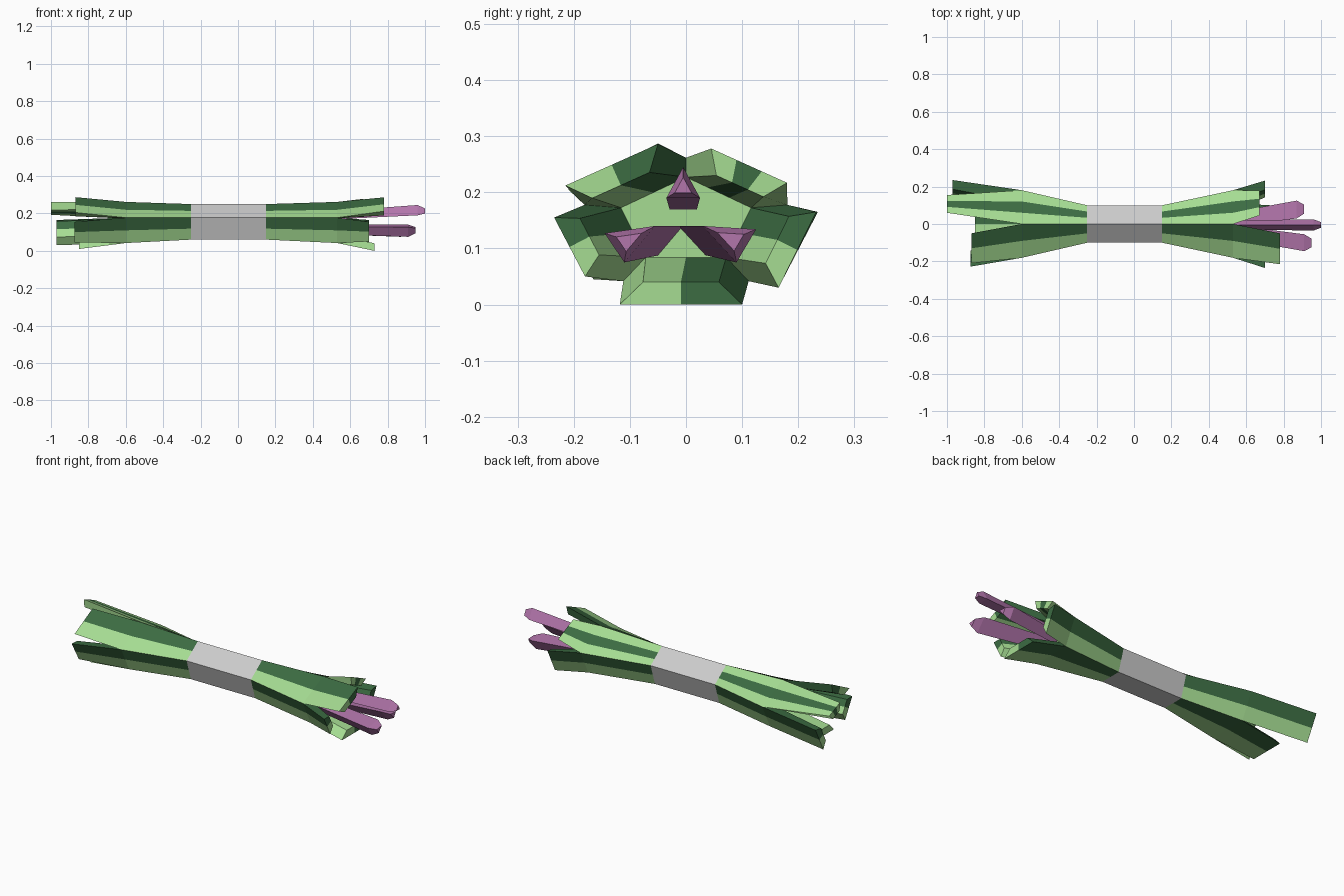
import bpy, bmesh
from math import cos, sin, radians
from mathutils import Vector

if "Cube" in bpy.data.objects:
    bpy.data.objects.remove(bpy.data.objects["Cube"])

def material(name, col):
    m = bpy.data.materials.new(name)
    m.diffuse_color = (*col, 1)
    m.use_nodes = True
    m.node_tree.nodes["Principled BSDF"].inputs["Base Color"].default_value = m.diffuse_color
    return m

LIGHT = material("light_green", (0.38, 0.72, 0.29))
DARK = material("dark_green", (0.045, 0.15, 0.055))
PURPLE = material("purple", (0.45, 0.18, 0.41))

def ring(x, ry, rz, cz):
    """Pentagon across x, point upwards, running towards -y first."""
    return [Vector((x, ry * cos(radians(90 + 72 * k)), cz + rz * sin(radians(90 + 72 * k))))
            for k in range(5)]

def finish(bm, name, mats=()):
    bmesh.ops.remove_doubles(bm, verts=bm.verts, dist=1e-5)
    bmesh.ops.recalc_face_normals(bm, faces=bm.faces)
    me = bpy.data.meshes.new(name)
    bm.to_mesh(me)
    bm.free()
    for m in mats:
        me.materials.append(m)
    ob = bpy.data.objects.new(name, me)
    bpy.context.collection.objects.link(ob)
    return ob

def loft(name, rings, mats=()):
    """Closed solid through a series of sections."""
    bm = bmesh.new()
    vs = [[bm.verts.new(p) for p in r] for r in rings]
    for a, b in zip(vs, vs[1:]):
        for i in range(len(a)):
            j = (i + 1) % len(a)
            bm.faces.new((a[i], a[j], b[j], b[i]))
    bm.faces.new(vs[0])
    bm.faces.new(vs[-1])
    return finish(bm, name, mats)

def leaf(name, base, outer, inner, tip, strips):
    """Striped leaf: base edge, outer and inner middle edges, tip edge."""
    centre = Vector((tip[0].x, 0, 0.145))
    mid = (tip[0] + tip[1]) / 2
    d = (tip[1] - tip[0]).normalized()
    inward = Vector((0, -d.z, d.y))
    if inward.dot(centre - mid) < 0:
        inward.negate()
    tip_in = [mid + (p - mid) * 0.62 + inward * 0.04 for p in tip]
    rows = [base, outer, tip, tip_in, inner]
    bm = bmesh.new()
    n = len(strips)
    grid = [[bm.verts.new(r[0].lerp(r[1], i / n)) for i in range(n + 1)] for r in rows]
    for a, b in zip(grid, grid[1:]):
        for i in range(n):
            f = bm.faces.new((a[i], a[i + 1], b[i + 1], b[i]))
            f.material_index = 0 if strips[i] == "L" else 1
    # side walls of the free part
    for i in (0, n):
        f = bm.faces.new([grid[r][i] for r in (1, 2, 3, 4)])
        f.material_index = 0 if strips[min(i, n - 1)] == "L" else 1
    finish(bm, name, (LIGHT, DARK))

# grey five-sided band
loft("band", [ring(-0.25, 0.105, 0.105, 0.145), ring(0.15, 0.105, 0.105, 0.145)])

# leaf tips: x, first corner (y, z), second corner (y, z)
tips = {
    "right": [(0.78, (-0.05, 0.286), (-0.215, 0.212)), (0.70, (-0.235, 0.155), (-0.18, 0.05)),
              (0.73, (-0.118, 0.0), (0.10, 0.0)), (0.70, (0.165, 0.03), (0.232, 0.165)),
              (0.67, (0.18, 0.217), (0.045, 0.278))],
    "left": [(-0.87, (-0.05, 0.287), (-0.21, 0.205)), (-0.875, (-0.228, 0.155), (-0.165, 0.045)),
             (-0.85, (-0.10, 0.01), (0.10, 0.01)), (-0.97, (0.165, 0.03), (0.235, 0.165)),
             (-1.0, (0.155, 0.222), (0.06, 0.262))],
}
names = ["front_upper", "front_lower", "bottom", "back_lower", "back_upper"]
stripes = ["DL", "DL", "LD", "LD", "LDL"]

for side, x0, x1 in (("right", 0.15, 0.53), ("left", -0.25, -0.6)):
    base = ring(x0, 0.105, 0.105, 0.145)
    outer = ring(x1, 0.19, 0.1216, 0.14)
    inner = ring(x1, 0.122, 0.079, 0.148)
    for k in range(5):
        j = (k + 1) % 5
        x, a, b = tips[side][k]
        leaf(f"{names[k]}_leaf_{side}", (base[k], base[j]), (outer[k], outer[j]),
             (inner[k], inner[j]), (Vector((x, *a)), Vector((x, *b))), stripes[k])
    # green floor between the leaves
    bm = bmesh.new()
    bm.faces.new([bm.verts.new(p) for p in inner])
    floor = finish(bm, f"leaf_floor_{side}", (LIGHT,))

# purple three-sided stems: end x, shift of the root, end triangle
stems = {
    "top": (1.0, (0, -0.025), [(-0.005, 0.245), (-0.035, 0.19), (0.025, 0.19)]),
    "front": (0.95, (0.06, 0.005), [(-0.145, 0.127), (-0.11, 0.075), (-0.055, 0.14)]),
    "back": (0.91, (-0.055, 0.005), [(0.125, 0.134), (0.03, 0.14), (0.09, 0.075)]),
}
for name, (x, shift, tri) in stems.items():
    end = [Vector((x - 0.04, *p)) for p in tri]
    mid = sum(end, Vector()) / 3
    root = [mid + (p - mid) * 0.8 + Vector((0.52 - mid.x, *shift)) for p in end]
    tip = [mid + (p - mid) * 0.5 + Vector((0.04, 0, 0)) for p in end]
    loft(f"{name}_stem", [root, end, tip], (PURPLE,))
